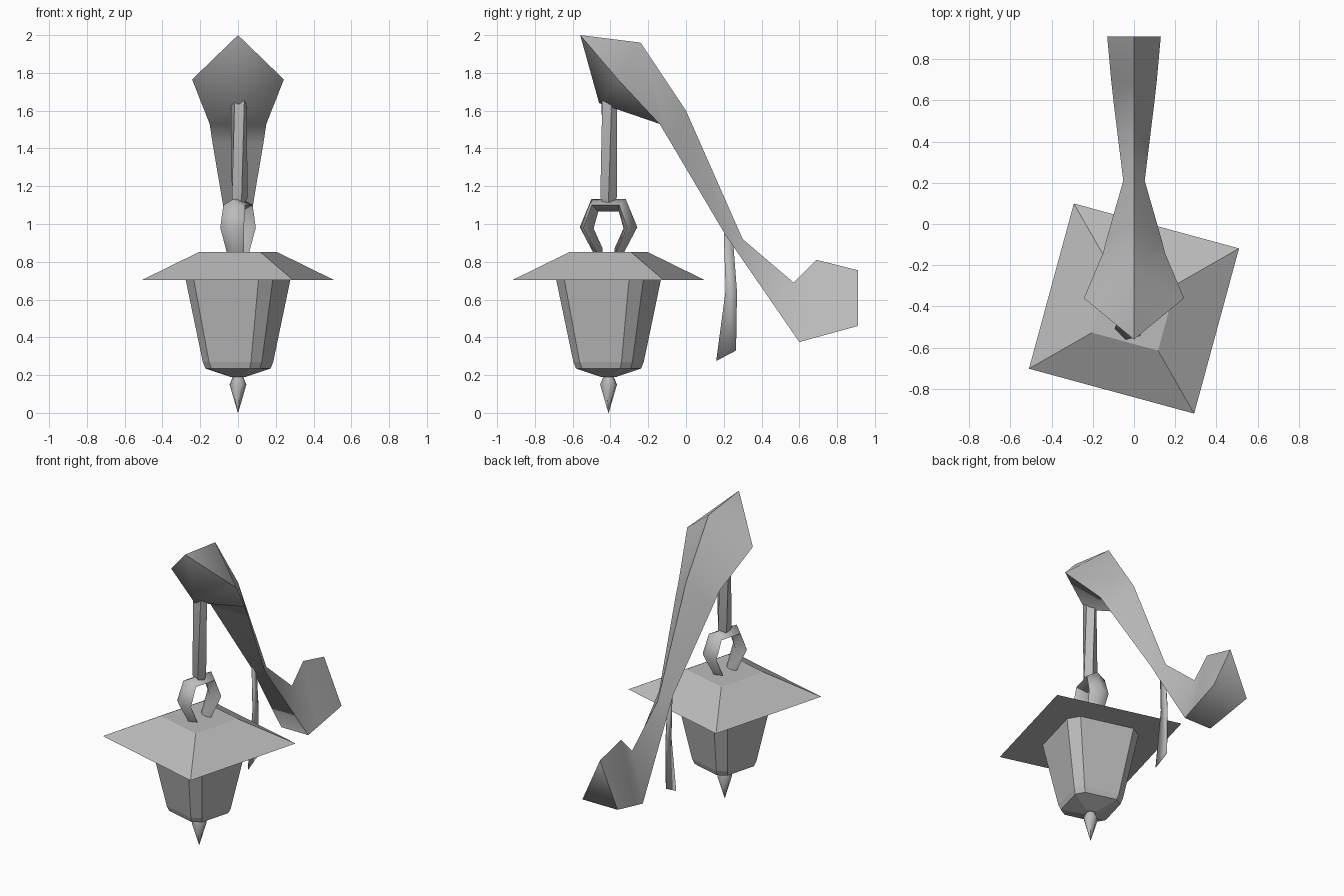
import bpy, bmesh, math
from mathutils import Vector, Matrix

if "Cube" in bpy.data.objects:
    bpy.data.objects.remove(bpy.data.objects["Cube"])

grey = bpy.data.materials.new("plain grey")
grey.use_nodes = True
grey.diffuse_color = (0.5, 0.5, 0.5, 1)
grey.node_tree.nodes["Principled BSDF"].inputs["Base Color"].default_value = (0.5, 0.5, 0.5, 1)

# Lantern parts hang on one axis and are turned slightly about it
HANG = Matrix.Translation((0, -0.41, 0)) @ Matrix.Rotation(math.radians(-15.2), 4, "Z")


def finish(name, bm, angle, place=None):
    bmesh.ops.remove_doubles(bm, verts=bm.verts, dist=0.0005)
    bmesh.ops.recalc_face_normals(bm, faces=bm.faces)
    if place:
        bm.transform(place)
    mesh = bpy.data.meshes.new(name)
    bm.to_mesh(mesh)
    bm.free()
    mesh.materials.append(grey)
    for p in mesh.polygons:
        p.use_smooth = angle > 0
    if angle > 0:
        mesh.set_sharp_from_angle(angle=math.radians(angle))
    obj = bpy.data.objects.new(name, mesh)
    bpy.context.collection.objects.link(obj)
    return obj


def loft(bm, rings, caps=(True, True)):
    """Bridge rings with equal point counts and cap the ends."""
    loops = [[bm.verts.new(p) for p in ring] for ring in rings]
    for a, b in zip(loops, loops[1:]):
        for i in range(len(a)):
            j = (i + 1) % len(a)
            bm.faces.new((a[i], a[j], b[j], b[i]))
    for use, loop in zip(caps, (loops[0], loops[-1])):
        if use:
            bm.faces.new(loop)
    return loops


def circle(r, z, n, turn=0.0):
    return [(r * math.cos(turn + math.tau * i / n), r * math.sin(turn + math.tau * i / n), z)
            for i in range(n)]


def chamfered(a, b, z):
    return [(a, -b, z), (a, b, z), (b, a, z), (-b, a, z),
            (-a, b, z), (-a, -b, z), (-b, -a, z), (b, -a, z)]


# Bracket arm: triangular section with a ridge on top and a flat underside
# ridge y, ridge z, half width, lower y, lower z
sections = [(-0.24, 1.96, 0.15, -0.14, 1.53), (0, 1.6, 0.135, -0.08, 1.43),
            (0.3, 0.92, 0.052, 0.21, 0.94), (0.57, 0.69, 0.1, 0.6, 0.375),
            (0.69, 0.81, 0.11, 0.69, 0.4), (0.91, 0.755, 0.13, 0.91, 0.46)]
bm = bmesh.new()
loops = loft(bm, [[(0, ty, tz), (w, py, pz), (-w, py, pz)] for ty, tz, w, py, pz in sections],
             caps=(False, True))
# Pointed head of the arm
ridge, *lower = loops[0]
tip = bm.verts.new((0, -0.56, 2.0))
chin = bm.verts.new((0, -0.46, 1.64))
for low, side in zip(lower, (1, -1)):
    cheek = bm.verts.new((0.243 * side, -0.36, 1.765))
    for tri in ((tip, ridge, cheek), (ridge, low, cheek), (cheek, low, chin), (tip, cheek, chin)):
        bm.faces.new(tri)
bm.faces.new((chin, *lower))
finish("bracket_arm", bm, 75)

# Thin strip hanging below the arm
bm = bmesh.new()
rows = [(0.2, 0.25, 0.95, 0.9), (0.21, 0.27, 0.65, 0.64), (0.16, 0.265, 0.275, 0.33)]
pairs = [[bm.verts.new((-0.04, y0, z0)), bm.verts.new((-0.04, y1, z1))] for y0, y1, z0, z1 in rows]
for (a, b), (c, d) in zip(pairs, pairs[1:]):
    bm.faces.new((a, b, d, c))
strip = finish("hanging_strip", bm, 30)
strip.modifiers.new("thickness", "SOLIDIFY").thickness = 0.004

# Hanging rod
bm = bmesh.new()
loft(bm, [circle(0.02, 1.09, 5), circle(0.046, 1.14, 5), circle(0.044, 1.66, 5, 0.4)])
finish("hanging_rod", bm, 60, Matrix.Translation((0.005, -0.41, 0)))

# Ring: diamond section swept along an open six-point path
path = [(-0.045, 0.835), (-0.12, 0.98), (-0.075, 1.1), (0.075, 1.1), (0.12, 0.98), (0.045, 0.835)]
widths = (0.045, 0.065, 0.06, 0.06, 0.065, 0.045)
rings = []
for i, (y, z) in enumerate(path):
    here = Vector((0, y, z))
    out = (here - Vector((0, 0, 0.97))).normalized() * 0.038
    across = Vector((widths[i], 0, 0))
    rings.append([here + out, here + across, here - out, here - across])
bm = bmesh.new()
loft(bm, rings)
finish("ring", bm, 60, HANG)

# Roof
bm = bmesh.new()
loft(bm, [circle(0.587, 0.703, 4, math.pi / 4), circle(0.235, 0.853, 4, math.pi / 4)])
finish("roof", bm, 0, HANG)

# Lantern body with chamfered corners and a tapered floor
bm = bmesh.new()
loft(bm, [chamfered(0.24, 0.178, 0.71), chamfered(0.162, 0.115, 0.27),
          chamfered(0.15, 0.105, 0.235), chamfered(0.035, 0.022, 0.19)])
finish("lantern_body", bm, 0, HANG)

# Finial
bm = bmesh.new()
loft(bm, [circle(0.025, 0.2, 6), circle(0.046, 0.15, 6), circle(0.001, 0, 6)])
finish("finial", bm, 60, HANG)
